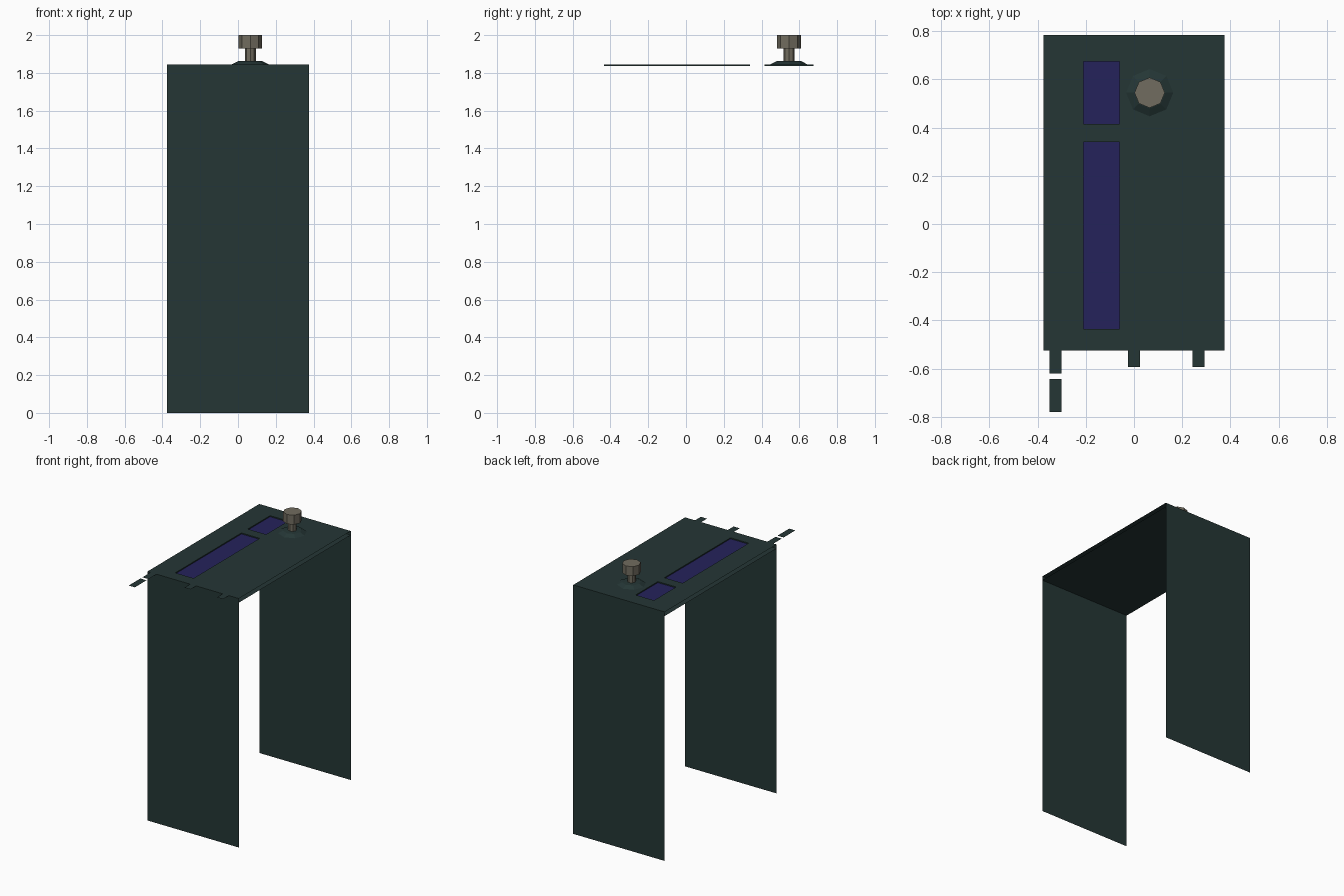
import bpy
import bmesh
from math import cos, sin, pi

cube = bpy.data.objects.get("Cube")
if cube:
    bpy.data.objects.remove(cube, do_unlink=True)

LEFT, RIGHT, FRONT, BACK, TOP = -0.375, 0.375, -0.525, 0.785, 1.845


def material(name, colour):
    m = bpy.data.materials.new(name)
    m.use_nodes = True
    m.diffuse_color = (*colour, 1)
    m.node_tree.nodes["Principled BSDF"].inputs["Base Color"].default_value = (*colour, 1)
    return m


green = material("dark green", (0.018, 0.037, 0.036))
purple = material("deep purple", (0.018, 0.016, 0.105))
metal = material("warm grey", (0.165, 0.15, 0.115))


def make(name, bm, *mats):
    mesh = bpy.data.meshes.new(name)
    bm.to_mesh(mesh)
    bm.free()
    for m in mats:
        mesh.materials.append(m)
    ob = bpy.data.objects.new(name, mesh)
    bpy.context.collection.objects.link(ob)
    return ob


def quad(bm, *corners):
    return bm.faces.new([bm.verts.new(c) for c in corners])


def flat(bm, x0, x1, y0, y1, z):
    return quad(bm, (x0, y0, z), (x1, y0, z), (x1, y1, z), (x0, y1, z))


def lathe(name, cx, cy, profile, mat, sides=8):
    """Closed faceted solid from (radius, height) pairs."""
    bm = bmesh.new()
    rings = [[bm.verts.new((cx + r * cos(2 * pi * i / sides),
                            cy + r * sin(2 * pi * i / sides), z))
              for i in range(sides)] for r, z in profile]
    for a, b in zip(rings, rings[1:]):
        for i in range(sides):
            j = (i + 1) % sides
            bm.faces.new((a[i], a[j], b[j], b[i]))
    bm.faces.new(rings[-1])
    bm.faces.new(rings[0][::-1])
    return make(name, bm, mat)


# Top plate with two sunken displays
displays = [(-0.435, 0.34), (0.415, 0.675)]
DX0, DX1, SUNK = -0.21, -0.06, TOP - 0.008
bm = bmesh.new()
flat(bm, LEFT, DX0, FRONT, BACK, TOP)
flat(bm, DX1, RIGHT, FRONT, BACK, TOP)
stops = [FRONT, *displays[0], *displays[1], BACK]
for y0, y1 in zip(stops[::2], stops[1::2]):
    flat(bm, DX0, DX1, y0, y1, TOP)
for y0, y1 in displays:
    loop = [(DX0, y0), (DX1, y0), (DX1, y1), (DX0, y1)]
    for p, q in zip(loop, loop[1:] + loop[:1]):
        quad(bm, (*q, SUNK), (*p, SUNK), (*p, TOP), (*q, TOP))
    flat(bm, DX0, DX1, y0, y1, SUNK).material_index = 1
make("top_plate", bm, green, purple)

# Lower sheet beneath the top plate
bm = bmesh.new()
flat(bm, LEFT, RIGHT, FRONT, BACK, TOP - 0.03).normal_flip()
make("lower_plate", bm, green)

# Tall front and back panels
for name, y, a, b in (("front_panel", FRONT, LEFT, RIGHT),
                      ("back_panel", BACK, RIGHT, LEFT)):
    bm = bmesh.new()
    quad(bm, (a, y, 0), (b, y, 0), (b, y, TOP), (a, y, TOP))
    make(name, bm, green)

# Flat buttons in columns
upper = [0.40, 0.56]
lower = [-0.434 + 0.159 * i for i in range(5)]
columns = {"left_buttons": (-0.35, upper + lower),
           "middle_buttons": (-0.025, lower),
           "right_buttons": (0.243, upper)}
for name, (x, rows) in columns.items():
    bm = bmesh.new()
    for y in rows:
        flat(bm, x, x + 0.1, y, y + 0.134, TOP + 0.0015)
    make(name, bm, green)

# Small tabs ahead of the front edge
bm = bmesh.new()
for x, y0, y1 in ((-0.35, -0.62, FRONT), (-0.35, -0.78, -0.643),
                  (-0.025, -0.593, FRONT), (0.243, -0.593, FRONT)):
    flat(bm, x, x + 0.05, y0, y1, TOP)
make("front_tabs", bm, green)

# Knob: flared skirt, stem and cap
KX, KY = 0.065, 0.545
lathe("knob_skirt", KX, KY, [(0.098, TOP), (0.065, 1.862), (0.03, 1.864)], green)
lathe("knob_stem", KX, KY, [(0.029, 1.86), (0.029, 1.932)], metal)
lathe("knob_cap", KX, KY, [(0.063, 1.93), (0.063, 2.0)], metal)
